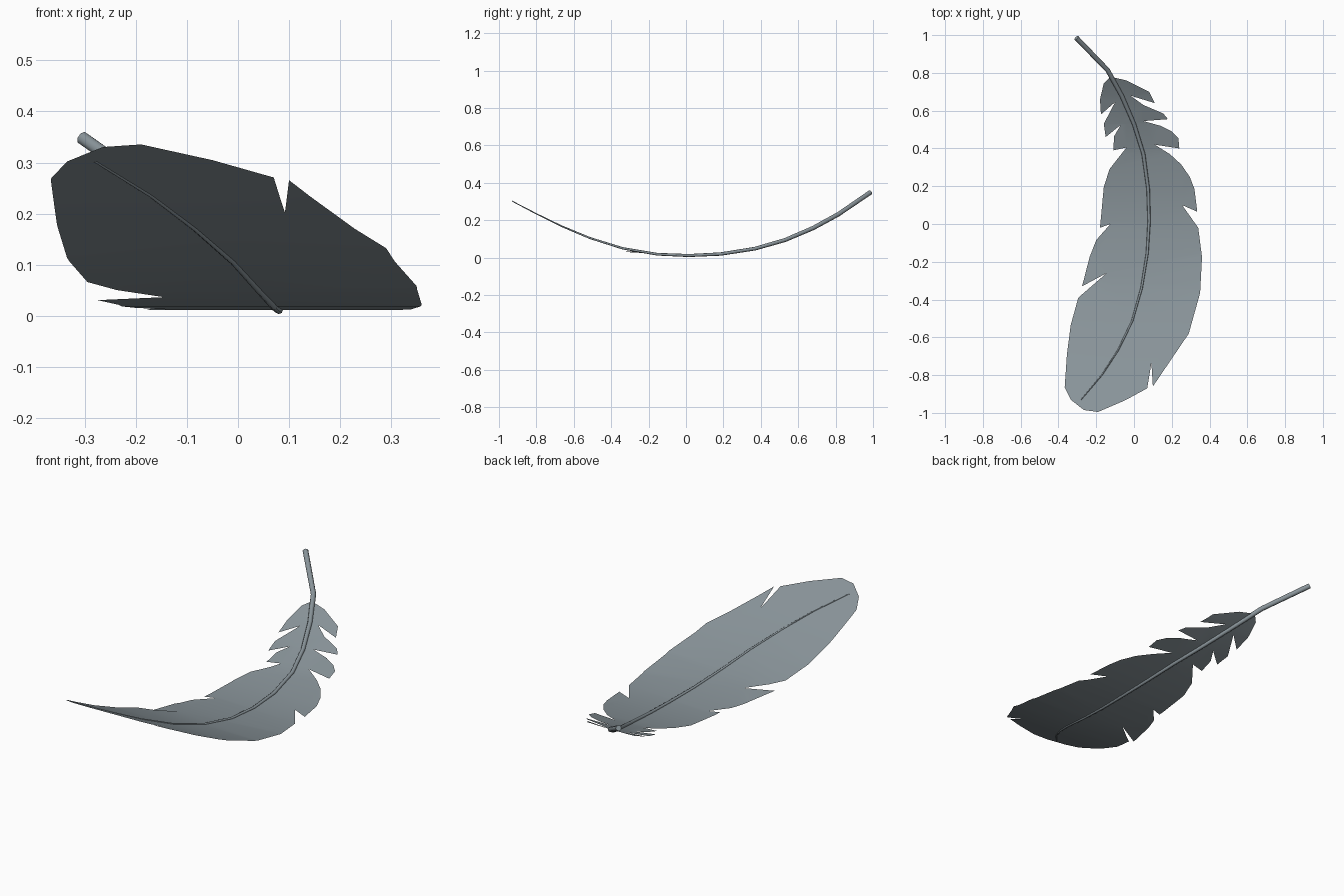
import bpy, bmesh, math
from mathutils import Vector

if "Cube" in bpy.data.objects:
    bpy.data.objects.remove(bpy.data.objects["Cube"])

grey = bpy.data.materials.new("slate grey")
grey.diffuse_color = (0.25, 0.295, 0.32, 1)
grey.use_nodes = True
grey.node_tree.nodes["Principled BSDF"].inputs["Base Color"].default_value = grey.diffuse_color

# Quill centre line from the bare tip to the fine end: x, y, z
SPINE = [(-.305, .985, .348), (-.14, .815, .232), (-.065, .68, .158), (0, .53, .094),
         (.05, .37, .048), (.075, .185, .019), (.08, .015, .011), (.07, -.155, .018),
         (.04, -.34, .05), (-.01, -.515, .105), (-.085, -.67, .17), (-.17, -.8, .234),
         (-.28, -.93, .302), (-.33, -1.0, .338)]


def bend(y):
    """Height of the curved feather at a given length."""
    for (_, y0, z0), (_, y1, z1) in zip(SPINE, SPINE[1:]):
        if y >= y1:
            break
    return z0 + (z1 - z0) * (y - y0) / (y1 - y0)


def finish(bm, name):
    mesh = bpy.data.meshes.new(name)
    bm.to_mesh(mesh)
    bm.free()
    mesh.materials.append(grey)
    obj = bpy.data.objects.new(name, mesh)
    bpy.context.collection.objects.link(obj)
    bpy.ops.object.select_all(action='DESELECT')
    obj.select_set(True)
    bpy.context.view_layer.objects.active = obj
    bpy.ops.object.shade_smooth_by_angle(angle=math.radians(50))


# Vane: notched plan outline, right edge down and left edge back up
RIGHT = [(-.125, .78), (-.04, .76), (.08, .70), (.11, .64), (-.02, .68), (.05, .63),
         (.155, .585), (.18, .555), (.05, .545), (.14, .52), (.20, .49), (.235, .455),
         (.24, .40), (.11, .42), (.19, .37), (.25, .315), (.295, .25), (.32, .185),
         (.335, .065), (.255, .10), (.34, -.02), (.36, -.175), (.35, -.365), (.29, -.58),
         (.10, -.86), (.092, -.735), (.07, -.87), (-.05, -.935)]
LEFT = [(-.19, -.995), (-.265, -.985), (-.335, -.93), (-.367, -.865), (-.355, -.69),
        (-.335, -.535), (-.295, -.39), (-.145, -.26), (-.275, -.33), (-.235, -.175),
        (-.20, -.085), (-.125, 0), (-.18, -.02), (-.16, .195), (-.13, .29), (-.04, .405),
        (-.11, .39), (-.105, .465), (-.07, .525), (-.15, .46), (-.16, .53), (-.10, .645),
        (-.175, .58), (-.18, .66), (-.16, .745)]
bm = bmesh.new()
face = bm.faces.new([bm.verts.new((x, y, 0)) for x, y in RIGHT + LEFT])
face.normal_update()
if face.normal.z < 0:
    face.normal_flip()
bmesh.ops.triangulate(bm, faces=bm.faces[:])
for _, y, _ in SPINE[2:-1]:
    bmesh.ops.bisect_plane(bm, geom=bm.verts[:] + bm.edges[:] + bm.faces[:],
                           plane_co=(0, y, 0), plane_no=(0, 1, 0), dist=1e-5)
for v in bm.verts:
    v.co.z = bend(v.co.y)
    # the loose left barb droops at its tip
    if (v.co.xy - Vector((-.275, -.33))).length < .01:
        v.co.z -= .018
finish(bm, "vane")

# Quill: tapered tube along the centre line
SIDES = 8
bm = bmesh.new()
path = [Vector(p) for p in SPINE[:-1]]
rings = []
for i, p in enumerate(path):
    tangent = (path[min(i + 1, len(path) - 1)] - path[max(i - 1, 0)]).normalized()
    side = tangent.cross(Vector((0, 0, 1))).normalized()
    up = side.cross(tangent)
    r = .0135 - .011 * i / (len(path) - 1)
    rings.append([bm.verts.new(p + r * (side * math.cos(a) + up * math.sin(a)))
                  for a in (math.tau * k / SIDES for k in range(SIDES))])
for a, b in zip(rings, rings[1:]):
    for k in range(SIDES):
        n = (k + 1) % SIDES
        bm.faces.new((a[k], a[n], b[n], b[k]))
bm.faces.new(rings[0])
bm.faces.new(rings[-1])
bmesh.ops.recalc_face_normals(bm, faces=bm.faces[:])
finish(bm, "quill")
